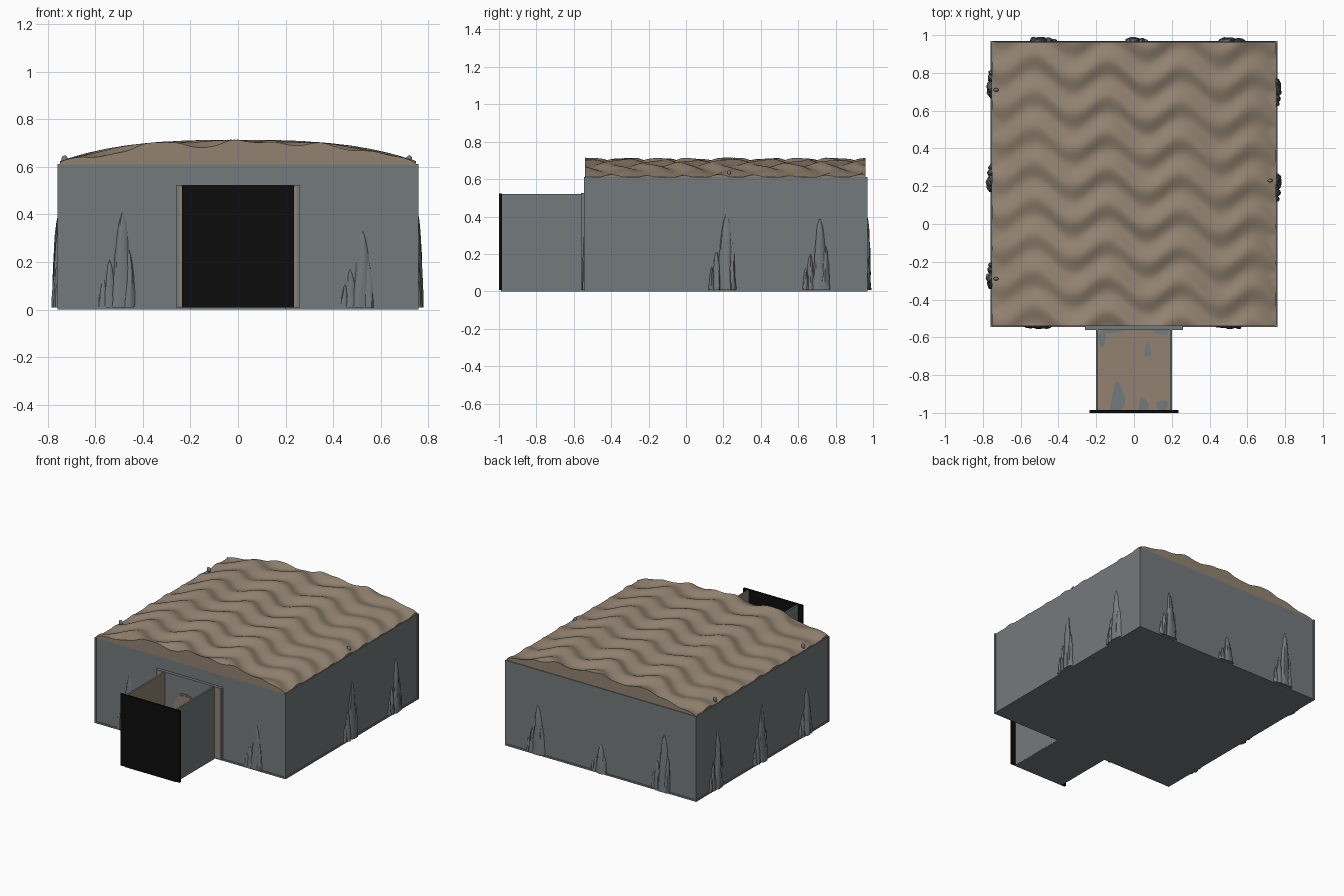
import bpy, bmesh, math, random
from mathutils import Vector

if "Cube" in bpy.data.objects:
    bpy.data.objects.remove(bpy.data.objects["Cube"])

random.seed(4)


def material(name, color):
    m = bpy.data.materials.new(name)
    m.diffuse_color = (*color, 1)
    m.use_nodes = True
    m.node_tree.nodes["Principled BSDF"].inputs["Base Color"].default_value = m.diffuse_color
    return m


GREY = material("grey stone", (0.175, 0.195, 0.205))
BROWN = material("brown earth", (0.29, 0.225, 0.165))
BLACK = material("black void", (0.0035, 0.0035, 0.0035))


def finish(name, bm, mats, smooth=False):
    mesh = bpy.data.meshes.new(name)
    bmesh.ops.recalc_face_normals(bm, faces=bm.faces)
    bm.to_mesh(mesh)
    bm.free()
    for m in mats:
        mesh.materials.append(m)
    ob = bpy.data.objects.new(name, mesh)
    bpy.context.collection.objects.link(ob)
    if smooth:
        bpy.ops.object.select_all(action='DESELECT')
        bpy.context.view_layer.objects.active = ob
        ob.select_set(True)
        bpy.ops.object.shade_smooth_by_angle(angle=math.radians(40))
    return ob


def box(name, lo, hi, mat):
    bm = bmesh.new()
    bmesh.ops.create_cube(bm, size=1)
    for v in bm.verts:
        v.co = Vector([lo[i] + (v.co[i] + 0.5) * (hi[i] - lo[i]) for i in range(3)])
    return finish(name, bm, [mat])


def plate(name, points, to_world, thick, mat):
    """Flat polygon given in 2D, extruded by a small thickness."""
    bm = bmesh.new()
    a = [bm.verts.new(to_world(u, v, 0)) for u, v in points]
    b = [bm.verts.new(to_world(u, v, thick)) for u, v in points]
    bm.faces.new(a)
    bm.faces.new(b)
    n = len(a)
    for i in range(n):
        bm.faces.new((a[i], a[(i + 1) % n], b[(i + 1) % n], b[i]))
    return finish(name, bm, [mat])


# Chamber: floor slab, body and slightly proud corner strips
box("chamber_floor", (-0.76, -0.545, 0), (0.76, 0.97, 0.012), GREY)
box("chamber_walls", (-0.755, -0.54, 0.012), (0.755, 0.965, 0.61), GREY)
for sx in (-1, 1):
    for y in (-0.538, 0.963):
        box("corner_strip", (sx * 0.753 - 0.007, y - 0.007, 0.005),
            (sx * 0.753 + 0.007, y + 0.007, 0.612), GREY)


# Rippled earth roof, domed across x, with a skirt on its rim
def roof_height(x, y):
    t = abs(x) / 0.75
    wave = math.sin(2 * math.pi * y / 0.19 + 1.7 * math.sin(2 * math.pi * x / 0.39 + 0.6) + 2.5 * x)
    swell = math.sin(2 * math.pi * x / 0.39 + 9 * y)
    return max(0.612, 0.612 + 0.085 * (1 - t ** 3) + (0.013 * wave + 0.005 * swell) * (1.0 - 0.3 * t))


bm = bmesh.new()
nx, ny = 100, 120
grid = [[None] * (ny + 1) for _ in range(nx + 1)]
for i in range(nx + 1):
    for j in range(ny + 1):
        x, y = -0.75 + 1.5 * i / nx, -0.54 + 1.5 * j / ny
        grid[i][j] = bm.verts.new((x, y, roof_height(x, y)))
for i in range(nx):
    for j in range(ny):
        bm.faces.new((grid[i][j], grid[i + 1][j], grid[i + 1][j + 1], grid[i][j + 1]))
rim = [e for e in bm.edges if e.is_boundary]
skirt = bmesh.ops.extrude_edge_only(bm, edges=rim)["geom"]
for v in skirt:
    if isinstance(v, bmesh.types.BMVert):
        v.co.z = 0.605
finish("earth_roof", bm, [BROWN], True)

# Entrance passage: floor, side walls with earth inside, black end
box("passage_floor", (-0.2, -0.99, 0), (0.2, -0.54, 0.012), GREY)
box("passage_floor_earth", (-0.19, -0.985, 0.012), (0.19, -0.555, 0.016), BROWN)
for s in (-1, 1):
    xs = sorted((s * 0.19, s * 0.202))
    wall = box("passage_wall", (xs[0], -0.985, 0.005), (xs[1], -0.545, 0.52), GREY)
    wall.data.materials.append(BROWN)
    for p in wall.data.polygons:
        if p.normal.x * s < -0.5:
            p.material_index = 1
box("passage_end", (-0.235, -1.0, 0.008), (0.235, -0.985, 0.523), BLACK)

# Bare stone patches on the passage floor
for cx, cy, rx, ry in ((-0.085, -0.92, 0.035, 0.075), (0.072, -0.67, 0.017, 0.036),
                       (-0.17, -0.61, 0.022, 0.04), (0.145, -0.565, 0.05, 0.02),
                       (0.05, -0.96, 0.025, 0.04), (0.15, -0.965, 0.03, 0.035),
                       (-0.1, -0.97, 0.03, 0.03), (-0.12, -0.565, 0.06, 0.012)):
    pts = []
    for k in range(20):
        a = 2 * math.pi * k / 20
        r = 1 + 0.15 * math.sin(3 * a + cx * 40)
        pts.append((min(0.189, max(-0.189, cx + rx * r * math.cos(a))),
                    min(-0.56, max(-0.984, cy + ry * r * math.sin(a)))))
    plate("stone_patch", pts, lambda u, v, t: (u, v, 0.015 + t), 0.003, GREY)


# Door frame panel with earth strips, and arched doorway
def on_front(y0):
    return lambda u, v, t: (u, y0 - t, v)


box("door_panel", (-0.25, -0.555, 0.008), (0.25, -0.54, 0.518), GREY)
for s in (-1, 1):
    xs = sorted((s * 0.246, s * 0.26))
    box("door_frame_side", (xs[0], -0.562, 0.008), (xs[1], -0.54, 0.525), GREY)
    xs = sorted((s * 0.204, s * 0.246))
    box("door_frame_earth", (xs[0], -0.56, 0.012), (xs[1], -0.554, 0.515), BROWN)
box("door_frame_top", (-0.25, -0.562, 0.513), (0.25, -0.54, 0.525), GREY)


def arch(r, top, cx=-0.03):
    pts = [(cx - r, 0.014), (cx + r, 0.014)]
    return pts + [(cx + r * math.cos(math.pi * k / 16), top - r + r * math.sin(math.pi * k / 16))
                  for k in range(17)]


plate("doorway_rim", arch(0.1, 0.405), on_front(-0.554), 0.006, GREY)
plate("doorway_opening", arch(0.088, 0.393), on_front(-0.559), 0.003, BROWN)


# Rock spires half sunk into the outer walls
def spire(bm, base, along, out, width, depth, height):
    rings, sides = 9, 12
    lean = random.uniform(-0.15, 0.15) * width
    rows = []
    phase = random.uniform(0, 6)
    for i in range(rings + 1):
        t = i / rings
        taper = (1 - 0.5 * t) * math.sqrt(max(0.01, 1 - t ** 5))
        row = []
        for k in range(sides):
            a = 2 * math.pi * k / sides
            r = taper * (1 + 0.12 * math.sin(3 * a + phase + 2.5 * t) + random.uniform(-0.1, 0.1))
            sway = lean * math.sin(4 * t + phase)
            p = base + along * (width * r * math.cos(a) + sway) + out * (depth * r * math.sin(a))
            row.append(bm.verts.new((p.x, p.y, 0.008 + height * t)))
        rows.append(row)
    for i in range(rings):
        for k in range(sides):
            m = (k + 1) % sides
            bm.faces.new((rows[i][k], rows[i][m], rows[i + 1][m], rows[i + 1][k]))
    bm.faces.new(rows[0])
    bm.faces.new(rows[-1])


X, Y = Vector((1, 0, 0)), Vector((0, 1, 0))
# wall name, wall point, direction along, outward, depth, ((position, height), ...)
walls = (("front", Y * -0.54, X, -Y, 0.016, ((-0.49, 0.40), (0.52, 0.32))),
         ("back", Y * 0.965, -X, Y, 0.026, ((0.5, 0.41), (0.0, 0.2), (-0.5, 0.35))),
         ("right", X * 0.755, Y, X, 0.026, ((0.215, 0.41), (0.715, 0.38))),
         ("left", X * -0.755, -Y, -X, 0.026, ((0.29, 0.33), (-0.22, 0.40), (-0.72, 0.40))))
for name, origin, along, out, depth, spots in walls:
    for pos, h in spots:
        bm = bmesh.new()
        c = origin + along * pos
        k = 0.6 + h
        spire(bm, c, along, out, 0.042 * k, depth, h)
        spire(bm, c + along * 0.03 * k, along, out, 0.026 * k, depth * 0.9, h * 0.62)
        spire(bm, c - along * 0.05 * k, along, out, 0.024 * k, depth * 0.8, h * 0.5)
        spire(bm, c - along * 0.078 * k, along, out, 0.016 * k, depth * 0.6, h * 0.3)
        finish(name + "_rock_spire", bm, [GREY], True)

# Small stones poking out at the roof edge
for x, y in ((-0.73, 0.71), (0.72, 0.23), (-0.73, -0.29)):
    bm = bmesh.new()
    bmesh.ops.create_icosphere(bm, subdivisions=2, radius=0.014)
    for v in bm.verts:
        v.co = Vector((x + v.co.x, y + v.co.y * 0.7, 0.63 + v.co.z * 1.4))
    finish("edge_stone", bm, [GREY], True)
